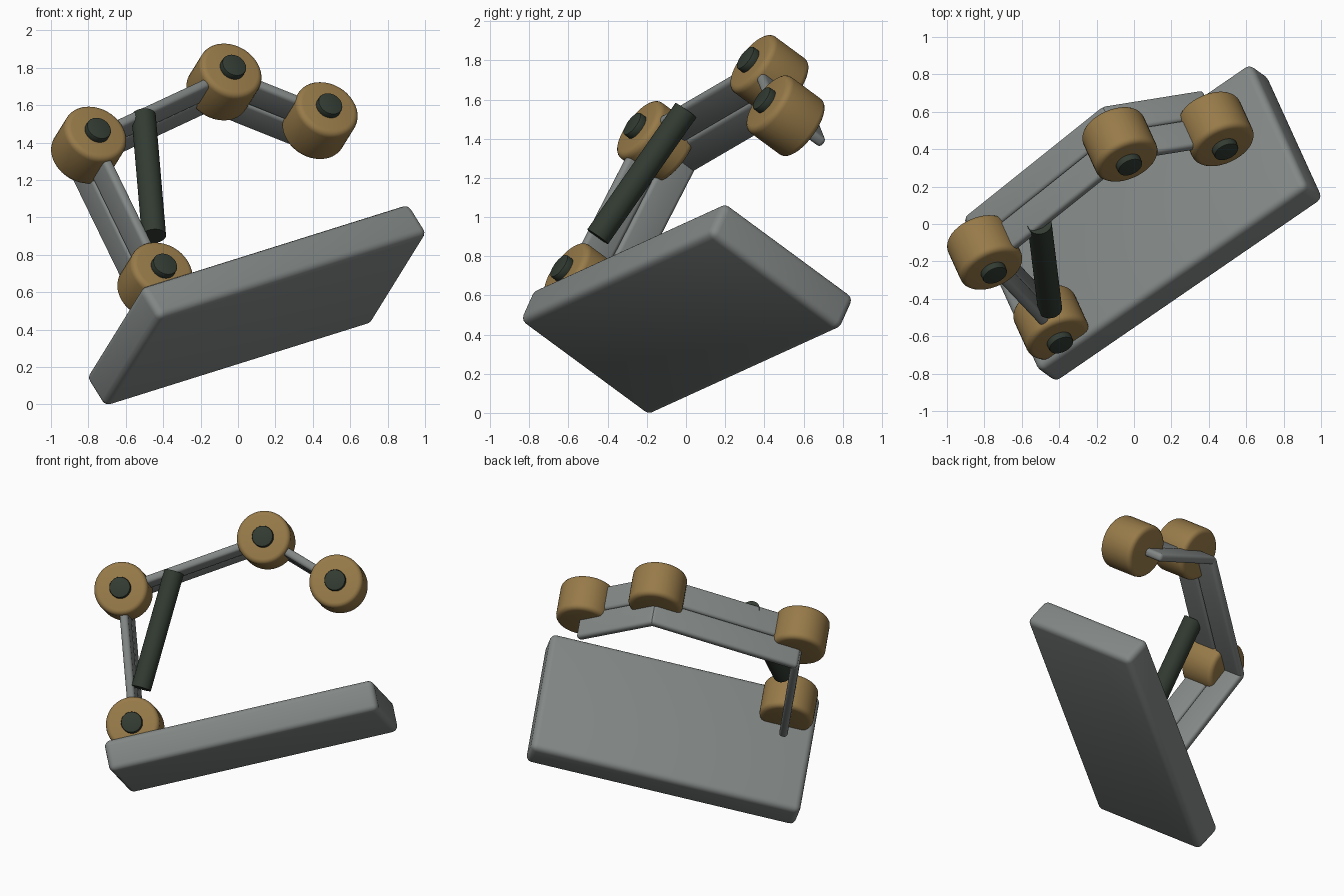
import bpy, bmesh, math
from mathutils import Matrix, Vector

cube = bpy.data.objects.get("Cube")
if cube:
    bpy.data.objects.remove(cube, do_unlink=True)


def material(name, rgb):
    m = bpy.data.materials.new(name)
    m.use_nodes = True
    m.diffuse_color = (*rgb, 1)
    m.node_tree.nodes["Principled BSDF"].inputs["Base Color"].default_value = (*rgb, 1)
    return m


GREY = material("steel_grey", (0.225, 0.245, 0.24))
BROWN = material("ochre_brown", (0.31, 0.195, 0.066))
DARK = material("dark_green", (0.032, 0.044, 0.032))

# Tilted frame of the whole arm: long side, depth, up
long_axis = Vector((0.798, 0.548, 0.250)).normalized()
up_axis = Vector((-0.494, 0.358, 0.792))
up_axis = (up_axis - up_axis.dot(long_axis) * long_axis).normalized()
depth_axis = up_axis.cross(long_axis)
FRAME = Matrix.Translation((0.10, 0.005, 0.53)) @ Matrix(
    (long_axis, depth_axis, up_axis)).transposed().to_4x4()


def finish(name, bm, mat, place, bevel=0, segments=4):
    if bevel:
        edges = [e for e in bm.edges if e.calc_face_angle(0) > math.radians(50)]
        bmesh.ops.bevel(bm, geom=edges, offset=bevel, segments=segments,
                        profile=0.5, affect='EDGES')
    me = bpy.data.meshes.new(name)
    bm.to_mesh(me)
    bm.free()
    me.materials.append(mat)
    for p in me.polygons:
        p.use_smooth = True
    me.set_sharp_from_angle(angle=math.radians(40))
    ob = bpy.data.objects.new(name, me)
    ob.matrix_world = FRAME @ place
    bpy.context.collection.objects.link(ob)


def box(name, size, mat, place, bevel):
    bm = bmesh.new()
    bmesh.ops.create_cube(bm, size=1)
    bmesh.ops.scale(bm, vec=size, verts=bm.verts)
    finish(name, bm, mat, place, bevel)


def cylinder(name, start, end, radius, mat, bevel=0, segments=4):
    start, end = Vector(start), Vector(end)
    axis = end - start
    bm = bmesh.new()
    bmesh.ops.create_cone(bm, cap_ends=True, segments=40, radius1=radius,
                          radius2=radius, depth=axis.length)
    place = Matrix.Translation((start + end) / 2) @ axis.to_track_quat('Z', 'Y').to_matrix().to_4x4()
    finish(name, bm, mat, place, bevel, segments)


# Base slab
box("base_slab", (1.80, 0.88, 0.21), GREY, Matrix(), 0.04)

# Joints share one plane; each has a drum and a front cap
PLANE = -0.286
joints = {"base": (-0.693, 0.182), "elbow": (-0.589, 1.066),
          "wrist": (0.389, 1.183), "tip": (0.793, 0.795)}
for name, (x, z) in joints.items():
    cylinder(name + "_joint", (x, PLANE - 0.128, z), (x, PLANE + 0.128, z), 0.177, BROWN, 0.032)
    cylinder(name + "_cap", (x, PLANE - 0.165, z), (x, PLANE - 0.11, z), 0.069, DARK, 0.008, 2)

# Links: a front and a rear bar between neighbouring joints
points = list(joints.items())
for (name_a, a), (name_b, b) in zip(points, points[1:]):
    dx, dz = b[0] - a[0], b[1] - a[1]
    turn = Matrix.Rotation(-math.atan2(dz, dx), 4, 'Y')
    for side, offset in (("front", -0.014), ("rear", 0.166)):
        middle = Vector(((a[0] + b[0]) / 2, PLANE + offset, (a[1] + b[1]) / 2))
        box(f"{name_a}_{name_b}_{side}_bar", (math.hypot(dx, dz) + 0.03, 0.18, 0.055),
            GREY, Matrix.Translation(middle) @ turn, 0.022)

# Strut beside the lower arm
cylinder("strut", (-0.232, PLANE - 0.075, 1.101), (-0.596, PLANE - 0.075, 0.401), 0.065, DARK)
